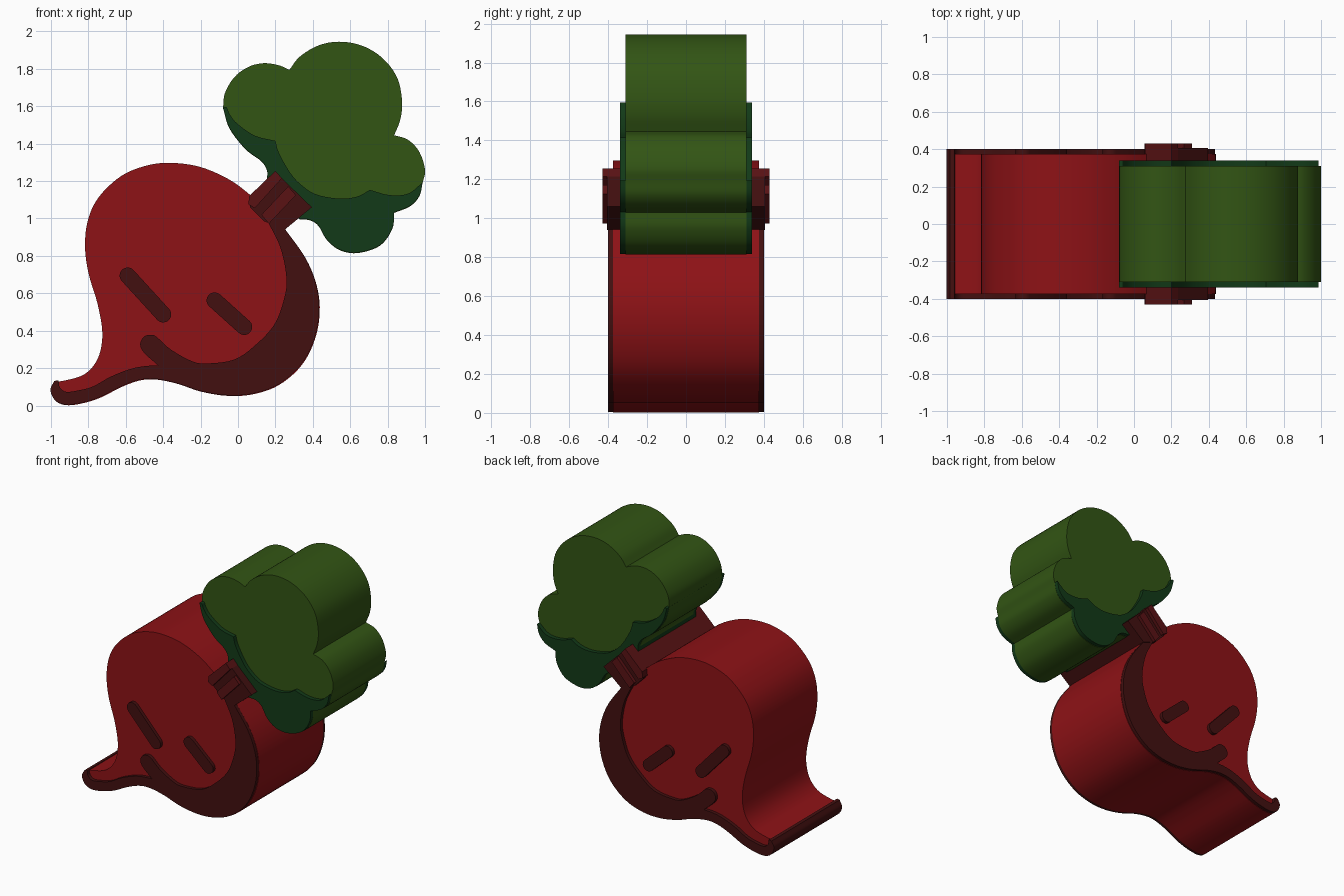
import bpy, bmesh, math
from mathutils import Vector


def material(name, rgb):
    m = bpy.data.materials.new(name)
    m.diffuse_color = (*rgb, 1)
    return m


RED = material("red", (0.27, 0.006, 0.008))
DARK_RED = material("dark_red", (0.055, 0.005, 0.005))
STEM_RED = material("stem_red", (0.10, 0.006, 0.007))
GREEN = material("green", (0.032, 0.09, 0.007))
DARK_GREEN = material("dark_green", (0.006, 0.042, 0.009))


def smooth(points, steps=5):
    """Catmull-Rom run through (x, z) points, sharp at both ends."""
    p = [Vector(q) for q in points]
    p = [2 * p[0] - p[1]] + p + [2 * p[-1] - p[-2]]
    out = []
    for a, b, c, d in zip(p, p[1:], p[2:], p[3:]):
        for i in range(steps):
            t = i / steps
            out.append(0.5 * (2 * b + (c - a) * t + (2 * a - 5 * b + 4 * c - d) * t * t
                              + (3 * b - a - 3 * c + d) * t ** 3))
    return out + [p[-2]]


def capsule(a, b, r, n=10):
    a, b = Vector(a), Vector(b)
    ang = math.atan2(b.y - a.y, b.x - a.x)
    pts = []
    for c, start in ((a, ang + math.pi / 2), (b, ang - math.pi / 2)):
        for i in range(n + 1):
            t = start + math.pi * i / n
            pts.append(c + r * Vector((math.cos(t), math.sin(t))))
    return pts


def prism(name, runs, half, mat, shift=(0, 0)):
    """Extrude a closed outline in x, z to y = -half .. half."""
    pts = []
    for run in runs:
        for q in run:
            q = Vector(q) + Vector(shift)
            if not pts or (q - pts[-1]).length > 1e-4:
                pts.append(q)
    if (pts[0] - pts[-1]).length < 1e-4:
        pts.pop()
    bm = bmesh.new()
    front = bm.faces.new([bm.verts.new((q.x, -half, q.y)) for q in pts])
    ext = bmesh.ops.extrude_face_region(bm, geom=[front], use_keep_orig=True)
    for v in ext["geom"]:
        if isinstance(v, bmesh.types.BMVert):
            v.co.y = half
    bmesh.ops.recalc_face_normals(bm, faces=bm.faces)
    me = bpy.data.meshes.new(name)
    bm.to_mesh(me)
    bm.free()
    me.materials.append(mat)
    ob = bpy.data.objects.new(name, me)
    bpy.context.collection.objects.link(ob)
    bpy.ops.object.select_all(action='DESELECT')
    ob.select_set(True)
    bpy.context.view_layer.objects.active = ob
    bpy.ops.object.shade_smooth_by_angle(angle=math.radians(35))
    return ob


# Root: upper edge from tail tip to stem, then lower edge back to the tip
root_top = smooth([
    (-0.98, 0.127), (-0.92, 0.135), (-0.82, 0.168), (-0.75, 0.25), (-0.725, 0.38), (-0.75, 0.54),
    (-0.80, 0.71), (-0.818, 0.86), (-0.80, 1.0), (-0.74, 1.12), (-0.62, 1.23), (-0.48, 1.285),
    (-0.35, 1.297), (-0.20, 1.275), (-0.05, 1.21), (0.06, 1.13), (0.16, 1.04), (0.25, 0.945)])
root_bottom = smooth([
    (0.25, 0.945), (0.36, 0.79), (0.42, 0.645), (0.437, 0.5), (0.41, 0.35), (0.34, 0.215),
    (0.22, 0.11), (0.08, 0.06), (-0.06, 0.052), (-0.20, 0.075), (-0.32, 0.115), (-0.43, 0.138),
    (-0.52, 0.135), (-0.62, 0.10), (-0.74, 0.04), (-0.84, 0.01), (-0.92, 0.002), (-0.975, 0.025),
    (-1.0, 0.08), (-0.98, 0.127)])
prism("root", [root_top, root_bottom], 0.375, RED)

# Shadow band along the lower edge, including the mouth hook
band_tail = smooth([(-0.98, 0.127), (-0.957, 0.13), (-0.95, 0.095), (-0.915, 0.07), (-0.84, 0.08),
                    (-0.77, 0.10), (-0.68, 0.15), (-0.58, 0.19), (-0.5, 0.207), (-0.425, 0.212)])
band_mouth = smooth([(-0.425, 0.212), (-0.50, 0.28), (-0.52, 0.325), (-0.50, 0.365), (-0.46, 0.375),
                     (-0.43, 0.362), (-0.364, 0.302), (-0.257, 0.24), (-0.176, 0.222), (-0.016, 0.243),
                     (0.107, 0.33), (0.20, 0.435), (0.25, 0.57), (0.262, 0.68), (0.23, 0.84),
                     (0.16, 0.985)])
prism("root_shadow", [root_bottom, band_tail, band_mouth, [(0.2, 0.985)]], 0.40, DARK_RED, (-0.003, 0.003))

# Eyes run through to the back
prism("left_eye", [capsule((-0.59, 0.695), (-0.40, 0.487), 0.043)], 0.40, DARK_RED)
prism("right_eye", [capsule((-0.125, 0.562), (0.033, 0.42), 0.043)], 0.40, DARK_RED)

# Stem with two raised ribs
prism("stem", [[(0.065, 1.06), (0.065, 1.11), (0.20, 1.248), (0.395, 1.06), (0.25, 0.94), (0.14, 0.985)]],
      0.405, DARK_RED)
prism("stem_rib_upper", [[(0.055, 1.075), (0.06, 1.12), (0.20, 1.255), (0.235, 1.215), (0.09, 1.055)]],
      0.43, STEM_RED)
prism("stem_rib_lower", [[(0.125, 1.02), (0.165, 0.972), (0.31, 1.125), (0.268, 1.172)]], 0.43, STEM_RED)

# Leaves: three upper lobes, then the lower edge with its drooping lobe
lobes = [
    smooth([(-0.08, 1.59), (-0.07, 1.67), (-0.02, 1.755), (0.055, 1.81), (0.135, 1.83),
            (0.215, 1.82), (0.275, 1.795)]),
    smooth([(0.275, 1.795), (0.33, 1.865), (0.43, 1.925), (0.54, 1.945), (0.66, 1.925), (0.77, 1.86),
            (0.85, 1.755), (0.877, 1.63), (0.868, 1.53), (0.835, 1.445)]),
    smooth([(0.835, 1.445), (0.91, 1.42), (0.97, 1.355), (1.0, 1.26), (0.987, 1.19)])]
leaf_bottom = [
    smooth([(0.987, 1.19), (0.97, 1.12), (0.92, 1.065), (0.835, 1.03)]),
    smooth([(0.835, 1.03), (0.825, 0.945), (0.76, 0.855), (0.64, 0.815), (0.545, 0.83),
            (0.475, 0.885), (0.43, 0.96), (0.385, 0.99), (0.33, 0.995)]),
    smooth([(0.33, 0.995), (0.24, 1.1), (0.155, 1.21)]),
    smooth([(0.155, 1.21), (0.155, 1.255), (0.125, 1.305), (0.04, 1.37), (-0.045, 1.48), (-0.08, 1.59)])]
prism("leaves", lobes + leaf_bottom, 0.31, GREEN)

# Dark underside of the leaves
leaf_inner = [
    smooth([(-0.08, 1.59), (-0.06, 1.59), (-0.045, 1.555), (-0.005, 1.505), (0.09, 1.44), (0.20, 1.412)]),
    smooth([(0.20, 1.412), (0.22, 1.345), (0.28, 1.24), (0.34, 1.175), (0.42, 1.125), (0.545, 1.103),
            (0.64, 1.115), (0.705, 1.15)]),
    smooth([(0.705, 1.15), (0.81, 1.122), (0.91, 1.13), (0.987, 1.19)])]
prism("leaf_shadow", leaf_bottom + leaf_inner, 0.34, DARK_GREEN, (0, 0.003))
